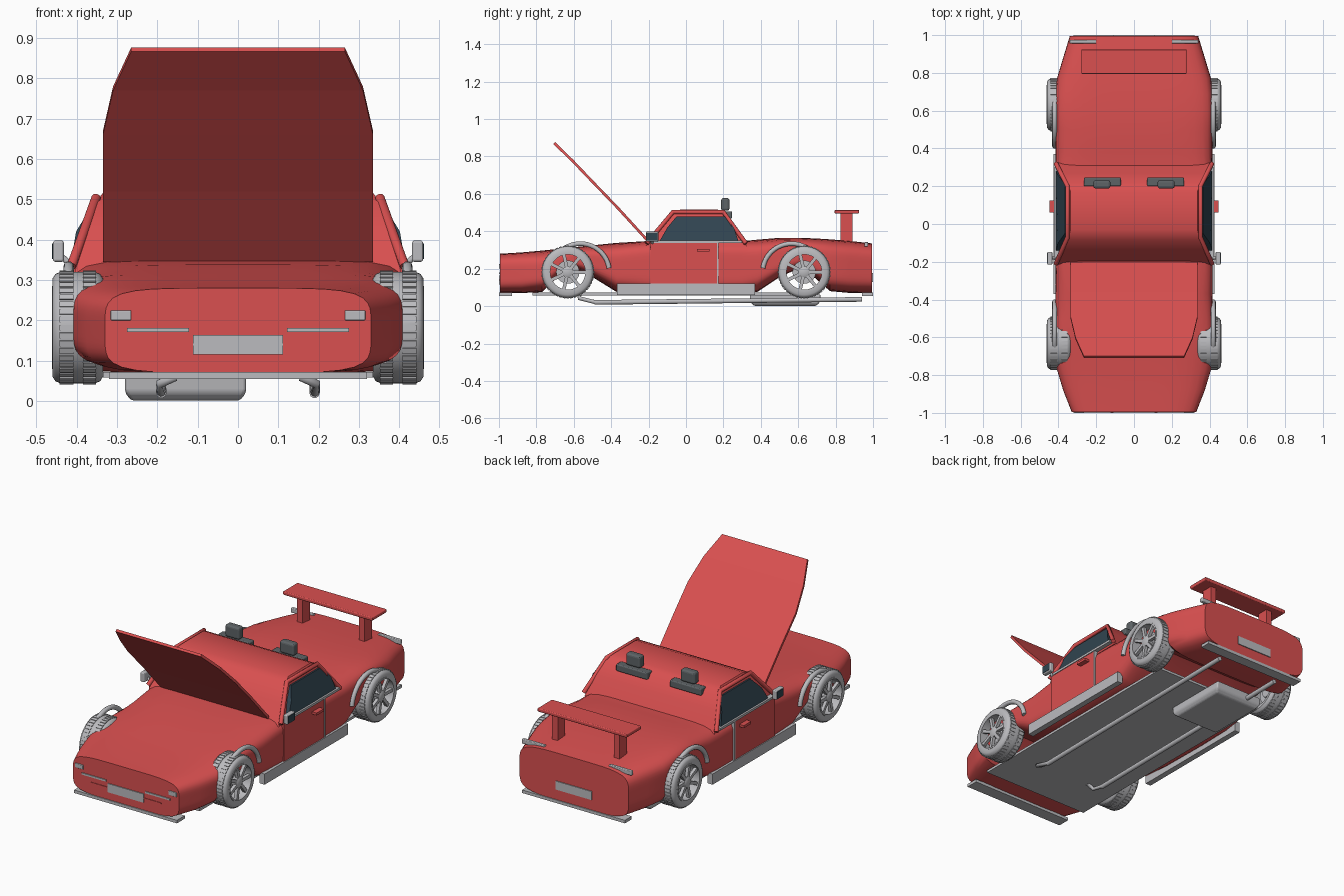
import bpy, bmesh
from math import sin, cos, pi, radians

cube = bpy.data.objects.get("Cube")
if cube:
    bpy.data.objects.remove(cube, do_unlink=True)


def material(name, r, g, b):
    m = bpy.data.materials.new(name)
    m.use_nodes = True
    m.diffuse_color = (r, g, b, 1)
    m.node_tree.nodes["Principled BSDF"].inputs["Base Color"].default_value = (r, g, b, 1)
    return m


RED = material("red paint", 0.7, 0.08, 0.08)
GREY = material("light grey", 0.5, 0.5, 0.52)
DARK = material("dark grey", 0.11, 0.125, 0.132)
GLASS = material("dark glass", 0.03, 0.058, 0.08)


def finish(name, bm, mat, mirror=False, smooth=False, bevel=0):
    """Turn a bmesh into an object, with optional bevel and left/right mirror."""
    bmesh.ops.recalc_face_normals(bm, faces=bm.faces)
    mesh = bpy.data.meshes.new(name)
    bm.to_mesh(mesh)
    bm.free()
    mesh.materials.append(mat)
    ob = bpy.data.objects.new(name, mesh)
    bpy.context.collection.objects.link(ob)
    if smooth:
        bpy.ops.object.select_all(action='DESELECT')
        ob.select_set(True)
        bpy.context.view_layer.objects.active = ob
        bpy.ops.object.shade_smooth_by_angle(angle=radians(35))
    if bevel:
        mod = ob.modifiers.new("Bevel", 'BEVEL')
        mod.width, mod.segments = bevel, 3
    if mirror:
        ob.modifiers.new("Mirror", 'MIRROR')
    return ob


def add_box(bm, x, y, z):
    verts = bmesh.ops.create_cube(bm, size=1)["verts"]
    for v in verts:
        v.co = [a + (c + 0.5) * (b - a) for c, (a, b) in zip(v.co, (x, y, z))]
    return verts


def box(name, x, y, z, mat, **kw):
    bm = bmesh.new()
    add_box(bm, x, y, z)
    return finish(name, bm, mat, **kw)


def add_loft(bm, rings, caps=True):
    rows = [[bm.verts.new(p) for p in ring] for ring in rings]
    n = len(rows[0])
    for a, b in zip(rows, rows[1:]):
        for i in range(n):
            j = (i + 1) % n
            bm.faces.new((a[i], a[j], b[j], b[i]))
    if caps:
        bm.faces.new(rows[0])
        bm.faces.new(rows[-1])


def loft(name, rings, mat, **kw):
    bm = bmesh.new()
    add_loft(bm, rings)
    return finish(name, bm, mat, **kw)


def lathe(name, profile, y, z, mat, steps=48):
    """Closed (x, radius) profile spun round an axle along x."""
    bm = bmesh.new()
    rings = [[(x, y + r * cos(2 * pi * k / steps), z + r * sin(2 * pi * k / steps))
              for k in range(steps)] for x, r in profile + profile[:1]]
    add_loft(bm, rings, caps=False)
    bmesh.ops.remove_doubles(bm, verts=bm.verts, dist=0.00001)
    return finish(name, bm, mat, mirror=True, smooth=True)


def tube(name, points, radius, mat, mirror=False):
    curve = bpy.data.curves.new(name, 'CURVE')
    curve.dimensions = '3D'
    curve.bevel_depth, curve.bevel_resolution = radius, 3
    curve.use_fill_caps = True
    spline = curve.splines.new('POLY')
    spline.points.add(len(points) - 1)
    for p, co in zip(spline.points, points):
        p.co = (*co, 1)
    curve.materials.append(mat)
    ob = bpy.data.objects.new(name, curve)
    bpy.context.collection.objects.link(ob)
    if mirror:
        ob.modifiers.new("Mirror", 'MIRROR')
    return ob


# Body shell: rounded sections along the length (y, half width, bottom, top, squareness)
stations = [
    (-0.995, 0.33, 0.07, 0.28, 5), (-0.88, 0.375, 0.07, 0.287, 5),
    (-0.77, 0.408, 0.075, 0.297, 4.5), (-0.69, 0.414, 0.15, 0.305, 4.5),
    (-0.6, 0.415, 0.2, 0.315, 4.5), (-0.5, 0.415, 0.155, 0.325, 4.5),
    (-0.37, 0.415, 0.075, 0.338, 5), (-0.2, 0.415, 0.07, 0.348, 7),
    (0.1, 0.415, 0.07, 0.346, 8), (0.3, 0.415, 0.07, 0.347, 7),
    (0.38, 0.415, 0.075, 0.355, 5.5), (0.5, 0.415, 0.155, 0.365, 5),
    (0.6, 0.415, 0.2, 0.365, 5), (0.69, 0.414, 0.15, 0.362, 5),
    (0.77, 0.408, 0.08, 0.357, 5), (0.88, 0.375, 0.07, 0.348, 5),
    (0.995, 0.34, 0.07, 0.335, 5)]


def section(y, w, lo, hi, n, count=64):
    pts = []
    for k in range(count):
        c, s = cos(2 * pi * k / count), sin(2 * pi * k / count)
        size = (abs(c) ** n + abs(s) ** n) ** (-1 / n)
        pts.append((w * c * size, y, (lo + hi) / 2 + (hi - lo) / 2 * s * size))
    return pts


loft("body_shell", [section(*s) for s in stations], RED, smooth=True)

# Cabin, pillars and side windows
levels = [(0.32, -0.215, 0.325, 0.405), (0.42, -0.145, 0.268, 0.375),
          (0.495, -0.085, 0.215, 0.352), (0.516, -0.03, 0.17, 0.335)]
loft("cabin", [[(-w, a, z), (w, a, z), (w, b, z), (-w, b, z)] for z, a, b, w in levels],
     RED, smooth=True)
tube("roof_pillars", [(0.413, -0.21, 0.335), (0.352, -0.07, 0.503), (0.352, 0.2, 0.503),
                      (0.413, 0.32, 0.335)], 0.012, RED, mirror=True)
outline = [(-0.14, 0.35), (-0.1, 0.42), (-0.05, 0.48), (0.22, 0.48), (0.255, 0.42), (0.28, 0.35)]
loft("side_window", [[(0.415 - 0.37 * (z - 0.33) + d + (0.014 if z == 0.42 else 0), y, z)
                      for y, z in outline] for d in (-0.03, 0.006)], GLASS, mirror=True)
box("window_trim", (0.39, 0.424), (-0.19, 0.3), (0.337, 0.35), GREY, mirror=True)

# Open hood
hood_rows = [(0.335, -0.21, 0.345), (0.335, -0.37, 0.52), (0.335, -0.505, 0.66),
             (0.31, -0.61, 0.77), (0.265, -0.71, 0.867)]
loft("open_hood", [[(-w, y, z), (w, y, z), (w, y + 0.01, z + 0.01), (-w, y + 0.01, z + 0.01)]
                   for w, y, z in hood_rows], RED)

# Doors, handles, sills and mirrors
box("door", (0.36, 0.42), (-0.19, 0.17), (0.11, 0.34), RED, mirror=True)
box("door_edge_trim", (0.40, 0.423), (0.166, 0.174), (0.11, 0.345), GREY, mirror=True)
box("door_handle", (0.41, 0.448), (0.06, 0.125), (0.291, 0.305), RED, mirror=True)
box("side_skirt", (0.392, 0.425), (-0.37, 0.37), (0.06, 0.12), GREY, mirror=True)
box("mirror_shell", (0.432, 0.459), (-0.215, -0.148), (0.345, 0.398), GREY,
    mirror=True, bevel=0.006)
box("mirror_glass", (0.455, 0.461), (-0.21, -0.153), (0.352, 0.391), GLASS, mirror=True)
tube("mirror_stalk", [(0.405, -0.18, 0.33), (0.44, -0.18, 0.36)], 0.008, GREY, mirror=True)

# Wheels: tyre, tread blocks, rim, spokes, hub, brake disc and arch trim
profiles = {
    "tyre": [(0.34, 0.1), (0.335, 0.122), (0.342, 0.133), (0.355, 0.1385), (0.44, 0.1385),
             (0.453, 0.133), (0.46, 0.122), (0.46, 0.1)],
    "rim": [(0.35, 0.101), (0.462, 0.103), (0.462, 0.094), (0.35, 0.094)],
    "hub": [(0.39, 0), (0.39, 0.03), (0.452, 0.03), (0.458, 0.02), (0.458, 0)],
    "brake_disc": [(0.4, 0), (0.4, 0.062), (0.424, 0.062), (0.424, 0)]}


def radial(name, count, pieces, cy, cz):
    """Copies of boxes turned round an axle."""
    bm = bmesh.new()
    for k in range(count):
        a = 2 * pi * k / count
        for x, y, z in pieces:
            for v in add_box(bm, x, y, z):
                _, t, r = v.co
                v.co = (v.co.x, cy + r * cos(a) - t * sin(a), cz + r * sin(a) + t * cos(a))
    finish(name, bm, GREY, mirror=True)


for end, side in (("front", -1), ("rear", 1)):
    cy, cz = side * 0.632, 0.182
    for part, profile in profiles.items():
        lathe(f"{end}_{part}", profile, cy, cz, GREY)
    radial(f"{end}_tread", 44, [((0.352, 0.384), (-0.007, 0.007), (0.13, 0.1415)),
                                ((0.408, 0.443), (-0.007, 0.007), (0.13, 0.1415))], cy, cz)
    radial(f"{end}_spokes", 7, [((0.436, 0.454), (-0.009, 0.009), (0.02, 0.097))], cy, cz)
    arc = [(0.42, side * (0.565 - 0.155 * cos(radians(t))), 0.182 + 0.152 * sin(radians(t)))
           for t in range(8, 141, 6)]
    tube(f"{end}_arch_trim", arc, 0.013, GREY, mirror=True)

# Nose details
box("front_splitter", (-0.32, 0.32), (-1, -0.93), (0.055, 0.072), GREY)
box("headlight", (0.265, 0.316), (-1, -0.98), (0.2, 0.225), GREY, mirror=True, bevel=0.003)
box("grille_strip", (0.122, 0.275), (-1, -0.98), (0.171, 0.181), GREY, mirror=True)
box("grille_bar", (-0.22, 0.22), (-0.998, -0.98), (0.137, 0.142), RED)
box("front_plate", (-0.112, 0.112), (-1, -0.98), (0.115, 0.164), GREY)

# Tail details and wing
box("rear_splitter", (-0.32, 0.32), (0.94, 1), (0.055, 0.072), GREY)
box("rear_plate", (-0.112, 0.112), (0.98, 1), (0.13, 0.178), GREY)
box("tail_light", (0.2, 0.342), (0.955, 0.974), (0.318, 0.343), GREY, mirror=True, bevel=0.004)
box("wing_blade", (-0.278, 0.278), (0.795, 0.925), (0.495, 0.515), RED, bevel=0.005)
box("wing_post", (0.175, 0.21), (0.825, 0.89), (0.33, 0.5), RED, mirror=True)

# Seat tops showing behind the roof
box("headrest", (0.125, 0.215), (0.188, 0.232), (0.51, 0.578), DARK, mirror=True, bevel=0.012)
box("seat_back", (0.07, 0.265), (0.2, 0.246), (0.468, 0.507), DARK, mirror=True, bevel=0.006)

# Underside: floor, tank and exhausts
box("floor_pan", (-0.335, 0.335), (-0.82, 0.62), (0.058, 0.072), GREY)
loft("fuel_tank", [[(-0.13 - w, a, z), (-0.13 + w, a, z), (-0.13 + w, b, z), (-0.13 - w, b, z)]
                   for w, a, b, z in ((0.15, 0.34, 0.72, 0.062), (0.15, 0.345, 0.715, 0.02),
                                      (0.135, 0.365, 0.695, 0.001))], GREY, bevel=0.008)
tube("exhaust_pipe", [(0.19, -0.49, 0.02), (0.19, 0.94, 0.036)], 0.013, GREY, mirror=True)
tube("exhaust_downpipe", [(0.155, -0.57, 0.06), (0.195, -0.57, 0.042), (0.19, -0.48, 0.02)],
     0.011, GREY, mirror=True)
